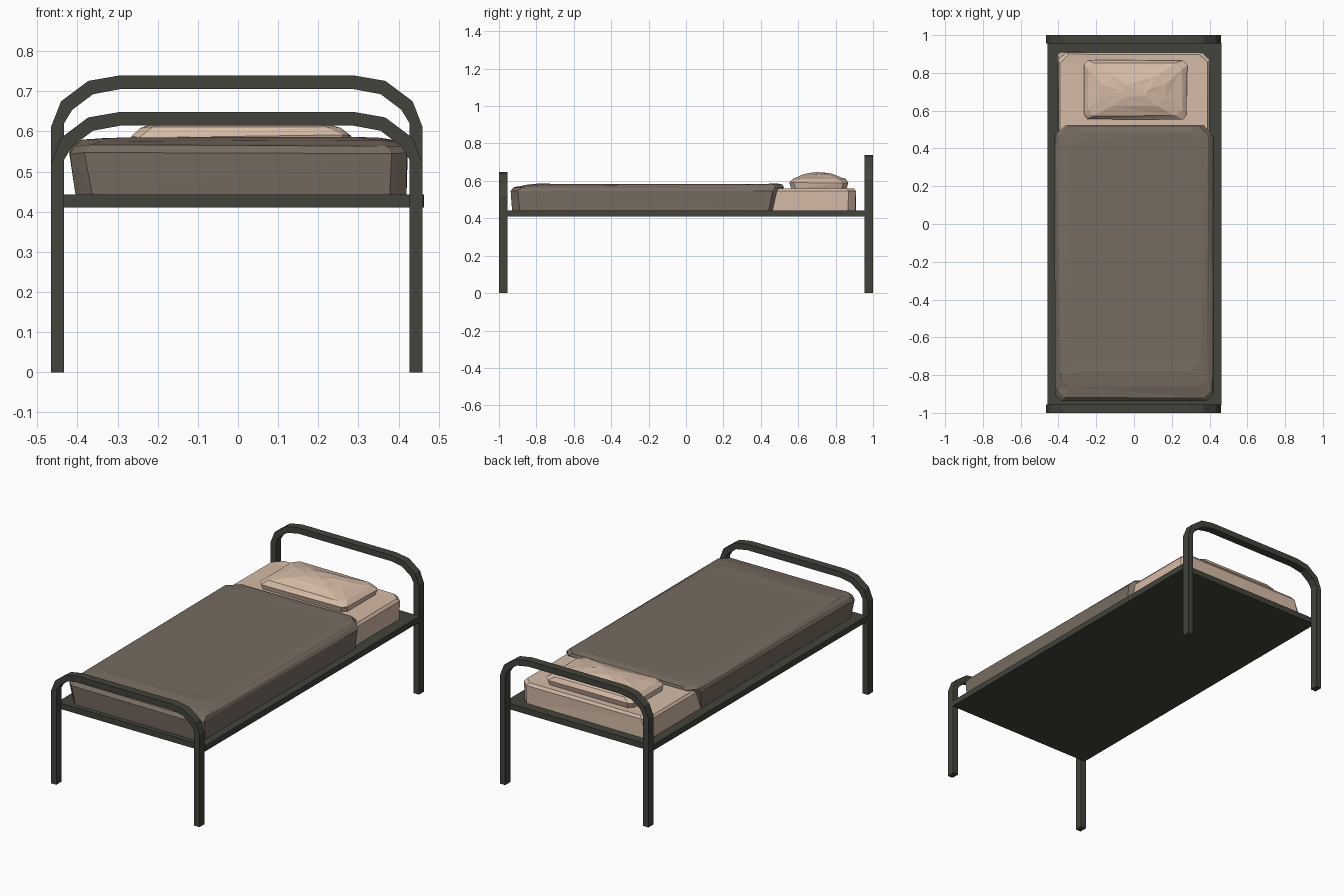
import bpy
import bmesh
import random
from mathutils import Vector

random.seed(4)

cube = bpy.data.objects.get("Cube")
if cube:
    bpy.data.objects.remove(cube, do_unlink=True)


def material(name, rgb):
    mat = bpy.data.materials.new(name)
    mat.use_nodes = True
    mat.diffuse_color = (*rgb, 1)
    mat.node_tree.nodes["Principled BSDF"].inputs["Base Color"].default_value = (*rgb, 1)
    return mat


metal = material("dark metal", (0.054, 0.057, 0.044))
wool = material("brown wool", (0.183, 0.148, 0.117))
linen = material("pale linen", (0.67, 0.50, 0.385))


def loft(name, rings, mat, jitter=0.0):
    """Skin a list of equal point rings and cap both ends."""
    bm = bmesh.new()
    rows = [[bm.verts.new(p) for p in ring] for ring in rings]
    for a, b in zip(rows, rows[1:]):
        for i in range(len(a)):
            j = (i + 1) % len(a)
            bm.faces.new((a[i], a[j], b[j], b[i]))
    bm.faces.new(rows[0][::-1])
    bm.faces.new(rows[-1])
    # Slight unevenness gives the cloth its faceted creases
    for row in rows[1:]:
        for v in row:
            v.co += Vector([random.uniform(-jitter, jitter) for _ in range(3)])
    if jitter:
        bmesh.ops.triangulate(bm, faces=bm.faces[:])
    bmesh.ops.recalc_face_normals(bm, faces=bm.faces[:])
    mesh = bpy.data.meshes.new(name)
    bm.to_mesh(mesh)
    bm.free()
    mesh.materials.append(mat)
    obj = bpy.data.objects.new(name, mesh)
    bpy.context.collection.objects.link(obj)
    return obj


def outline(x0, x1, y0, y1, z, cut):
    """Rectangle with cut corners, starting at the front left."""
    return [(x0 + cut, y0, z), (x1 - cut, y0, z), (x1, y0 + cut, z), (x1, y1 - cut, z),
            (x1 - cut, y1, z), (x0 + cut, y1, z), (x0, y1 - cut, z), (x0, y0 + cut, z)]


def end_frame(name, y0, y1, top):
    """Bent square tube: half widths and drops from the top, mirrored."""
    outer = [(0.463, top), (0.463, 0.128), (0.438, 0.064), (0.37, 0.013), (0.295, 0)]
    inner = [(0.430, top), (0.430, 0.118), (0.410, 0.085), (0.358, 0.046), (0.288, 0.033)]
    rings = []
    for side, order in ((-1, 1), (1, -1)):
        for (xo, do), (xi, di) in list(zip(outer, inner))[::order]:
            po, pi = (side * xo - 0.003, top - do), (side * xi - 0.003, top - di)
            rings.append([(po[0], y0, po[1]), (po[0], y1, po[1]),
                          (pi[0], y1, pi[1]), (pi[0], y0, pi[1])])
    return loft(name, rings, metal)


# Bed frame
end_frame("headboard_frame", 0.955, 1.0, 0.739)
end_frame("footboard_frame", -1.0, -0.955, 0.648)
loft("bed_base", [outline(-0.458, 0.463, -0.957, 0.957, z, 0.001) for z in (0.41, 0.443)], metal)

# Mattress, with one rumpled corner at the head end
mattress = loft("mattress", [
    outline(-0.40, 0.40, -0.90, 0.905, 0.443, 0.04),
    outline(-0.40, 0.40, -0.90, 0.908, 0.545, 0.04),
    outline(-0.39, 0.39, -0.89, 0.900, 0.560, 0.045)], linen, 0.002)
for v in mattress.data.vertices:
    if v.co.x < -0.3 and v.co.y > 0.8 and v.co.z < 0.45:
        v.co.x, v.co.y = (-0.385, 0.91) if v.co.y > 0.88 else (-0.405, 0.90)

# Blanket, tucked at the foot and folded over the mattress at the head
loft("blanket", [
    outline(-0.405, 0.420, -0.930, 0.485, 0.443, 0.042),
    outline(-0.420, 0.420, -0.938, 0.500, 0.545, 0.035),
    outline(-0.410, 0.412, -0.920, 0.522, 0.564, 0.045),
    outline(-0.385, 0.390, -0.860, 0.518, 0.577, 0.045),
    outline(-0.340, 0.350, -0.780, 0.490, 0.584, 0.060)], wool, 0.003)

# Pillow
loft("pillow", [
    outline(-0.262, 0.272, 0.562, 0.858, 0.558, 0.025),
    outline(-0.268, 0.280, 0.556, 0.864, 0.588, 0.022),
    outline(-0.245, 0.255, 0.572, 0.850, 0.608, 0.035),
    outline(-0.170, 0.170, 0.625, 0.785, 0.634, 0.050),
    outline(-0.070, 0.080, 0.675, 0.735, 0.643, 0.025)], linen, 0.004)
